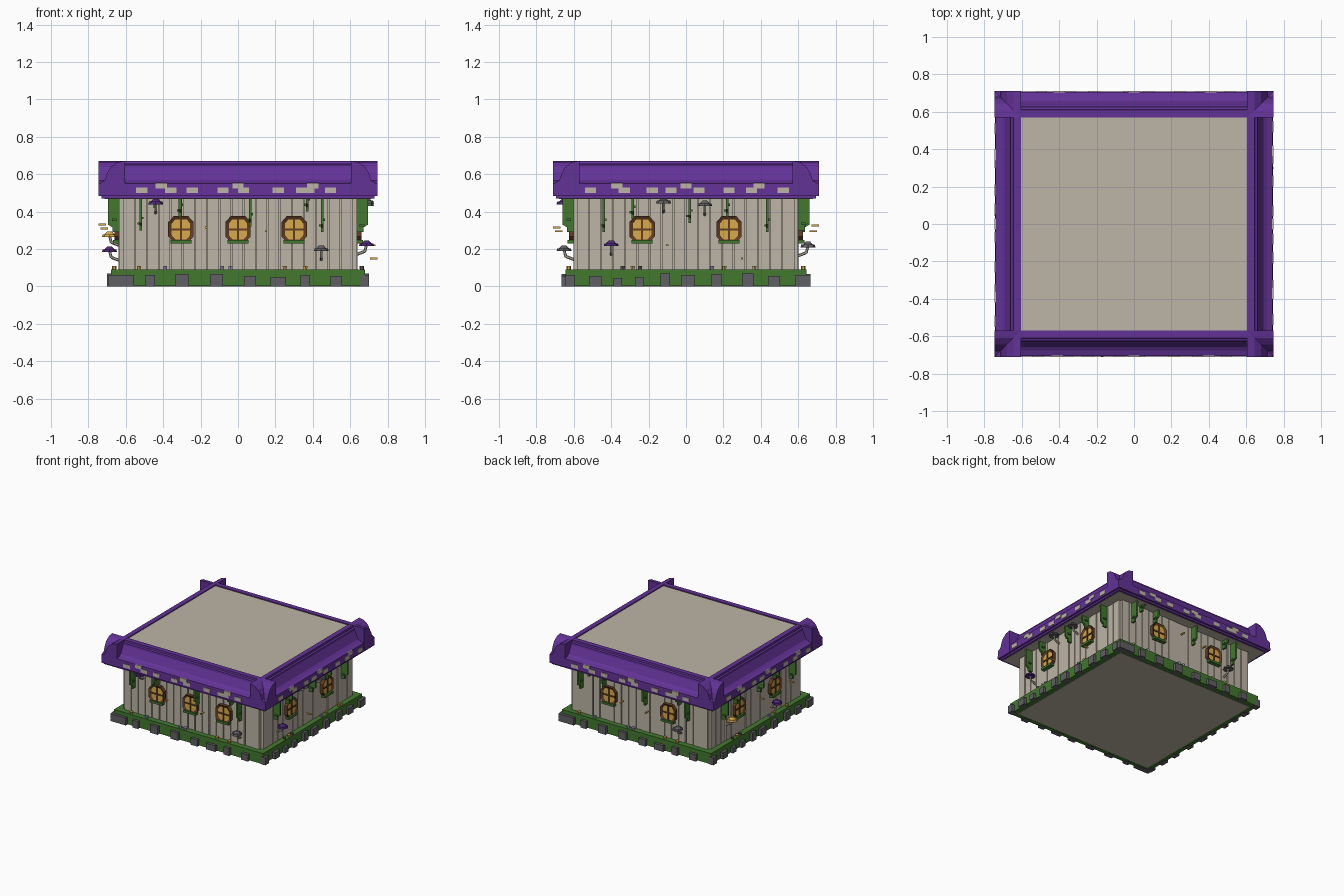
import bpy, bmesh, math, random
from mathutils import Matrix, Vector

cube = bpy.data.objects.get("Cube")
if cube:
    bpy.data.objects.remove(cube, do_unlink=True)
rng = random.Random(4)


def make_material(name, rgb):
    m = bpy.data.materials.new(name)
    m.use_nodes = True
    m.diffuse_color = (*rgb, 1)
    m.node_tree.nodes["Principled BSDF"].inputs["Base Color"].default_value = (*rgb, 1)
    return m


MATS = {n: make_material(n, c) for n, c in {
    "roof purple": (0.125, 0.032, 0.31),
    "pale wood": (0.51, 0.46, 0.38),
    "moss green": (0.055, 0.19, 0.028),
    "grey stone": (0.118, 0.113, 0.125),
    "window gold": (0.70, 0.41, 0.07),
    "dark brown": (0.125, 0.048, 0.018),
    "cap purple": (0.08, 0.022, 0.20),
    "lavender": (0.42, 0.33, 0.66)}.items()}


class Part:
    """Collects solids of several colours into one object."""

    def __init__(self, name, turn=0):
        self.name, self.bm, self.used = name, bmesh.new(), []
        self.turn = Matrix.Rotation(turn * math.pi / 2, 4, 'Z')

    def slot(self, mat):
        if mat not in self.used:
            self.used.append(mat)
        return self.used.index(mat)

    def box(self, lo, hi, mat):
        x0, y0, z0 = lo
        x1, y1, z1 = hi
        pts = [(x0, y0, z0), (x1, y0, z0), (x1, y0, z1), (x0, y0, z1)]
        return self.prism(pts, (0, y1 - y0, 0), mat)

    def prism(self, pts, vec, mat):
        i = self.slot(mat)
        near = [self.bm.verts.new(p) for p in pts]
        far = [self.bm.verts.new(Vector(p) + Vector(vec)) for p in pts]
        n = len(pts)
        front = self.bm.faces.new(near)
        faces = [front, self.bm.faces.new(far[::-1])]
        for k in range(n):
            j = (k + 1) % n
            faces.append(self.bm.faces.new((near[j], near[k], far[k], far[j])))
        for f in faces:
            f.material_index = i
        bmesh.ops.recalc_face_normals(self.bm, faces=faces)
        return front

    def cone(self, a, b, r1, r2, mat, sides=8):
        a, b = Vector(a), Vector(b)
        rot = (b - a).to_track_quat('Z', 'Y').to_matrix().to_4x4()
        res = bmesh.ops.create_cone(self.bm, cap_ends=True, segments=sides, radius1=r1, radius2=r2,
                                    depth=(b - a).length, matrix=Matrix.Translation((a + b) / 2) @ rot)
        for f in {f for v in res["verts"] for f in v.link_faces}:
            f.material_index = self.slot(mat)

    def finish(self):
        self.bm.transform(self.turn)
        mesh = bpy.data.meshes.new(self.name)
        self.bm.to_mesh(mesh)
        self.bm.free()
        for m in self.used:
            mesh.materials.append(MATS[m])
        ob = bpy.data.objects.new(self.name, mesh)
        bpy.context.collection.objects.link(ob)


def slab(name, hx, hy, z0, z1, mat):
    p = Part(name)
    p.box((-hx, -hy, z0), (hx, hy, z1), mat)
    p.finish()


# Stacked slabs: footing, floor, wall core, soffit, fascia and deck
slab("mossy_base", 0.678, 0.643, 0.002, 0.09, "moss green")
slab("floor", 0.635, 0.60, 0, 0.05, "pale wood")
slab("wall_core", 0.615, 0.58, 0.085, 0.47, "pale wood")
slab("soffit", 0.715, 0.68, 0.468, 0.475, "pale wood")
slab("fascia", 0.73, 0.695, 0.47, 0.49, "roof purple")
slab("roof_deck", 0.61, 0.575, 0.48, 0.662, "pale wood")

# Roof profiles as (distance in from the outer edge, height)
EAVE = [(0.14, 0.485), (0.14, 0.67), (0.10, 0.67), (0.098, 0.655), (0.085, 0.65), (0.083, 0.635),
        (0.052, 0.572), (0.033, 0.56), (0.004, 0.55), (0.002, 0.485)]
CAP = [(0.14, 0.483), (0.14, 0.671), (0.10, 0.664), (0.065, 0.638), (0.045, 0.605),
       (0.032, 0.565), (0.004, 0.55), (0, 0.483)]
# Bare patches on the eaves: low and high rows of centres
FRONT_PATCHES = [(0.498, (-0.515, -0.36, -0.245, -0.08, 0.03, 0.215, 0.34, 0.38, 0.495)),
                 (0.522, (-0.41, 0, 0.40))]
SIDE_PATCHES = [(0.498, (-0.51, -0.33, -0.18, -0.08, 0.07, 0.23, 0.35, 0.52)),
                (0.522, (-0.37, 0, 0.39))]


def window(p, x, wall):
    w, h, c, z, out = 0.068, 0.072, 0.038, 0.305, 0.026
    ring = [(c, -h), (w, -c), (w, c), (c, h), (-c, h), (-w, c), (-w, -c), (-c, -h)]
    face = p.prism([(x + a, -wall - out, z + b) for a, b in ring], (0, out + 0.01, 0), "dark brown")
    bmesh.ops.inset_region(p.bm, faces=[face], thickness=0.020, depth=0)
    bmesh.ops.translate(p.bm, verts=face.verts, vec=(0, 0.010, 0))
    face.material_index = p.slot("window gold")
    p.box((x - 0.005, -wall - 0.023, z - 0.058), (x + 0.005, -wall - 0.01, z + 0.058), "dark brown")
    p.box((x - 0.053, -wall - 0.023, z - 0.005), (x + 0.053, -wall - 0.01, z + 0.005), "dark brown")
    p.box((x - 0.056, -wall - 0.034, z - 0.075), (x + 0.056, -wall, z - 0.058), "moss green")


def mushroom(p, x, z, wall, mat):
    y = -wall - 0.052
    p.cone((x, -wall + 0.01, z - 0.055), (x, y + 0.01, z - 0.035), 0.008, 0.008, "pale wood", 6)
    p.cone((x, y + 0.01, z - 0.038), (x, y, z), 0.008, 0.007, "pale wood", 6)
    p.cone((x, y, z - 0.006), (x, y, z + 0.008), 0.040, 0.036, mat)
    p.cone((x, y, z + 0.008), (x, y, z + 0.024), 0.027, 0.012, mat)


def vine(p, x, low, wall):
    depth, z = 0.06, 0.47
    pts = [(0, z), (depth, z), (depth, low + 0.04), (0.035, low + 0.025), (0.035, low), (0, low)]
    p.prism([(x - 0.007, -wall - a, b) for a, b in pts], (0.014, 0, 0), "moss green")
    for dx, dz in ((-0.010, 0.03), (0.010, 0.06)):
        p.box((x + dx - 0.006, -wall - 0.04, low + dz), (x + dx + 0.006, -wall - 0.015, low + dz + 0.012), "moss green")


FRONT_STONES = [(-0.625, 0.14, 0.06), (-0.47, 0.05, 0.06), (-0.30, 0.07, 0.065), (-0.115, 0.07, 0.065),
                (0.065, 0.065, 0.055), (0.215, 0.085, 0.05), (0.36, 0.05, 0.06), (0.525, 0.06, 0.055)]
SIDE_STONES = [(-0.62, 0.05, 0.06), (-0.485, 0.065, 0.055), (-0.365, 0.045, 0.045), (-0.25, 0.045, 0.05),
               (-0.11, 0.05, 0.07), (0.01, 0.07, 0.06), (0.165, 0.055, 0.065), (0.33, 0.06, 0.07),
               (0.47, 0.065, 0.055), (0.61, 0.05, 0.06)]
FRONT_VINES = [(-0.52, 0.30), (-0.445, 0.42), (-0.31, 0.37), (0.065, 0.32), (0.37, 0.40), (0.45, 0.29)]
SIDE_VINES = [(-0.44, 0.29), (-0.285, 0.36), (0.02, 0.34), (0.22, 0.37), (0.435, 0.29)]
FRONT_FLOWERS = [(-0.53, "window gold"), (-0.39, "lavender"), (-0.085, "lavender"),
                 (-0.04, "lavender"), (0.25, "window gold"), (0.36, "window gold")]
SIDE_FLOWERS = [(-0.34, "grey stone"), (-0.285, "window gold"), (-0.245, "grey stone"),
                (0.14, "lavender"), (0.205, "window gold"), (0.365, "window gold")]
# Per side, going round from the front
MUSHROOMS = [[(-0.44, 0.445, "cap purple"), (0.445, 0.195, "grey stone")],
             [(-0.40, 0.222, "cap purple"), (0.10, 0.435, "grey stone"), (-0.12, 0.45, "grey stone")],
             [(0.38, 0.215, "grey stone")],
             [(-0.38, 0.27, "window gold"), (0.20, 0.19, "cap purple")]]
FLIES = [[(-0.17, 0.07, 0.315), (0.15, 0.06, 0.295)], [(-0.1, 0.06, 0.22), (0.3, 0.07, 0.15)],
         [(-0.1, 0.07, 0.325), (0.12, 0.06, 0.295)], [(-0.05, 0.07, 0.33), (0.35, 0.06, 0.31)]]
WINDOWS = [(-0.305, 0, 0.30), (-0.235, 0.23), (-0.27, 0.27), (-0.235, 0.23)]

for turn, side in enumerate(("front", "left", "back", "right")):
    across = turn % 2 == 0
    wall, half = (0.60, 0.635) if across else (0.635, 0.60)
    edge, span = wall + 0.11, half + 0.11

    # Stepped eave between two raised corner caps
    p = Part(side + "_eave", turn)
    inner = span - 0.14
    for x0, x1, profile in ((-inner, inner, EAVE), (-span, -inner, CAP), (inner, span, CAP)):
        p.prism([(x0, -edge + o, z) for o, z in profile], (x1 - x0, 0, 0), "roof purple")
    for z, row in (FRONT_PATCHES if across else SIDE_PATCHES):
        for x in row:
            p.box((x - 0.03, -edge - 0.002, z), (x + 0.03, -edge + 0.006, z + 0.03), "pale wood")
    p.finish()

    # Vertical planks with narrow gaps, stopping short of the notched corners
    p = Part(side + "_planks", turn)
    count = 19 if across else 18
    reach = half - 0.02
    pitch = 2 * reach / count
    for k in range(count):
        x = -reach + k * pitch
        gap = rng.uniform(0.003, 0.008) if k < count - 1 else 0
        out = rng.uniform(-0.003, 0.003)
        p.box((x, -wall - out, 0.085), (x + pitch - gap, -wall + 0.022, 0.47), "pale wood")
    p.finish()

    p = Part(side + "_windows", turn)
    for x in WINDOWS[turn]:
        window(p, x, wall)
    p.finish()

    # Foundation stones set into the moss
    p = Part(side + "_stones", turn)
    for x, w, h in (FRONT_STONES if across else SIDE_STONES):
        p.box((x - w / 2, -wall - 0.065, 0), (x + w / 2, -wall - 0.02, h), "grey stone")
    p.finish()

    p = Part(side + "_vines", turn)
    for x, low in (FRONT_VINES if across else SIDE_VINES):
        vine(p, x, low, wall)
    p.finish()

    p = Part(side + "_mushrooms", turn)
    for x, z, mat in MUSHROOMS[turn]:
        mushroom(p, x, z, wall, mat)
    p.finish()

    # Little flowers on the mossy ledge and fireflies hovering off the wall
    p = Part(side + "_flowers", turn)
    for x, mat in (FRONT_FLOWERS if across else SIDE_FLOWERS):
        p.cone((x, -wall - 0.027, 0.085), (x, -wall - 0.027, 0.108), 0.010, 0.013, mat, 6)
    p.finish()
    p = Part(side + "_fireflies", turn)
    for x, d, z in FLIES[turn]:
        p.box((x - 0.006, -wall - d - 0.04, z - 0.005), (x + 0.006, -wall - d, z + 0.005), "window gold")
    p.finish()
